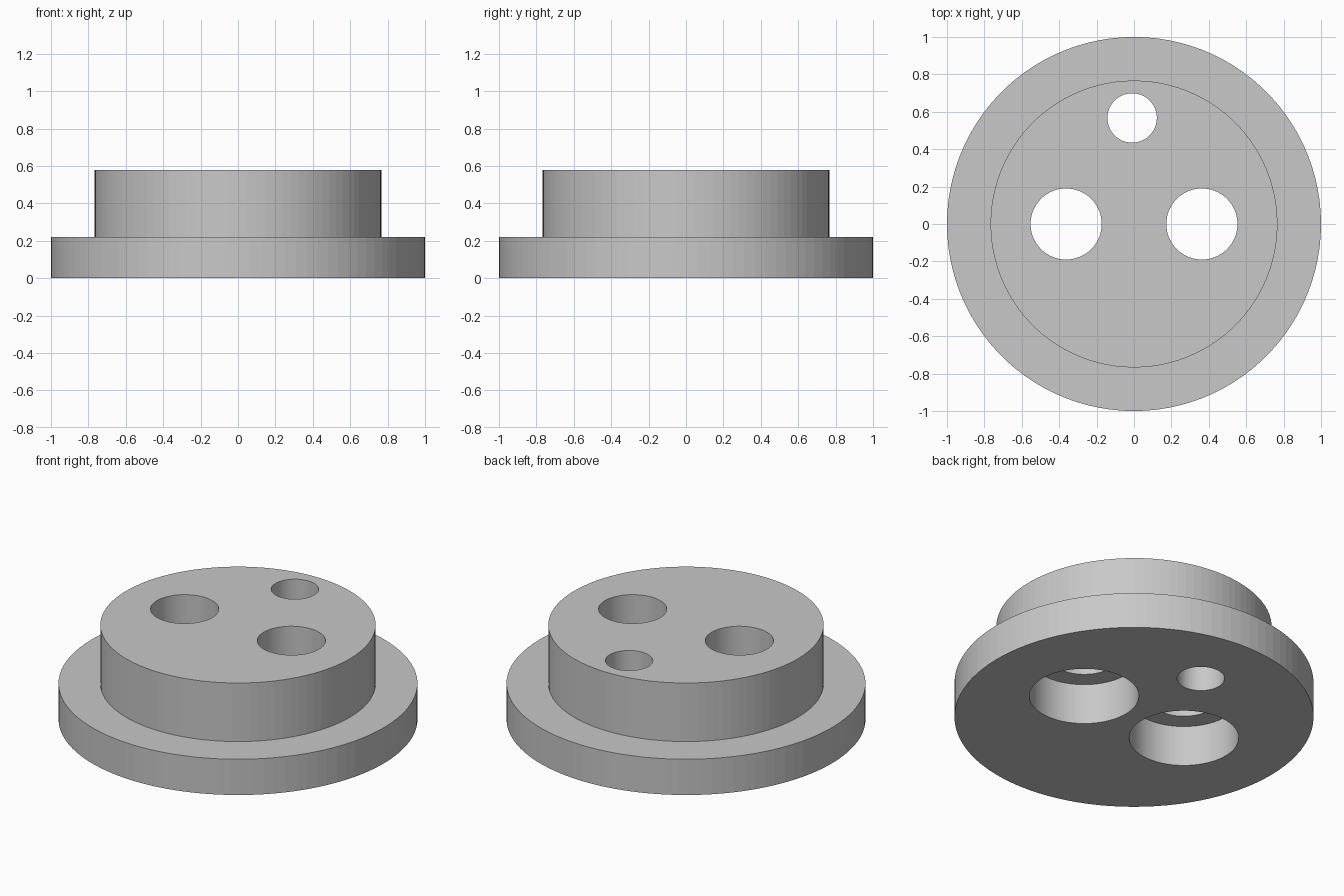
import bpy, bmesh, math

if "Cube" in bpy.data.objects:
    bpy.data.objects.remove(bpy.data.objects["Cube"])

SEG = 100

grey = bpy.data.materials.new("grey_metal")
grey.diffuse_color = (0.58, 0.58, 0.58, 1)
grey.use_nodes = True
grey.node_tree.nodes["Principled BSDF"].inputs["Base Color"].default_value = grey.diffuse_color


def turned(name, steps, x=0, y=0):
    """Closed solid turned around z from (radius, z) steps, bottom to top."""
    bm = bmesh.new()
    rings = [[bm.verts.new((x + r * math.cos(2 * math.pi * i / SEG),
                            y + r * math.sin(2 * math.pi * i / SEG), z))
              for i in range(SEG)] for r, z in steps]
    for a, b in zip(rings, rings[1:]):
        for i in range(SEG):
            j = (i + 1) % SEG
            bm.faces.new((a[i], a[j], b[j], b[i]))
    bm.faces.new(rings[0][::-1])
    bm.faces.new(rings[-1])
    mesh = bpy.data.meshes.new(name)
    bm.to_mesh(mesh)
    bm.free()
    mesh.materials.append(grey)
    obj = bpy.data.objects.new(name, mesh)
    bpy.context.collection.objects.link(obj)
    return obj


# Flange with raised boss
body = turned("flanged_hub", [(1, 0), (1, 0.22), (0.767, 0.22), (0.767, 0.58)])

# Two bolt holes counterbored from below, and one plain hole
bolt = [(0.305, -0.1), (0.305, 0.25), (0.19, 0.25), (0.19, 0.7)]
cutters = [turned("left_bolt_cutter", bolt, x=-0.363),
           turned("right_bolt_cutter", bolt, x=0.363),
           turned("plain_hole_cutter", [(0.132, -0.1), (0.132, 0.7)], -0.01, 0.567)]
for cutter in cutters:
    cutter.hide_render = True
    cutter.hide_viewport = True
    cut = body.modifiers.new(cutter.name, "BOOLEAN")
    cut.operation = "DIFFERENCE"
    cut.solver = "EXACT"
    cut.object = cutter
